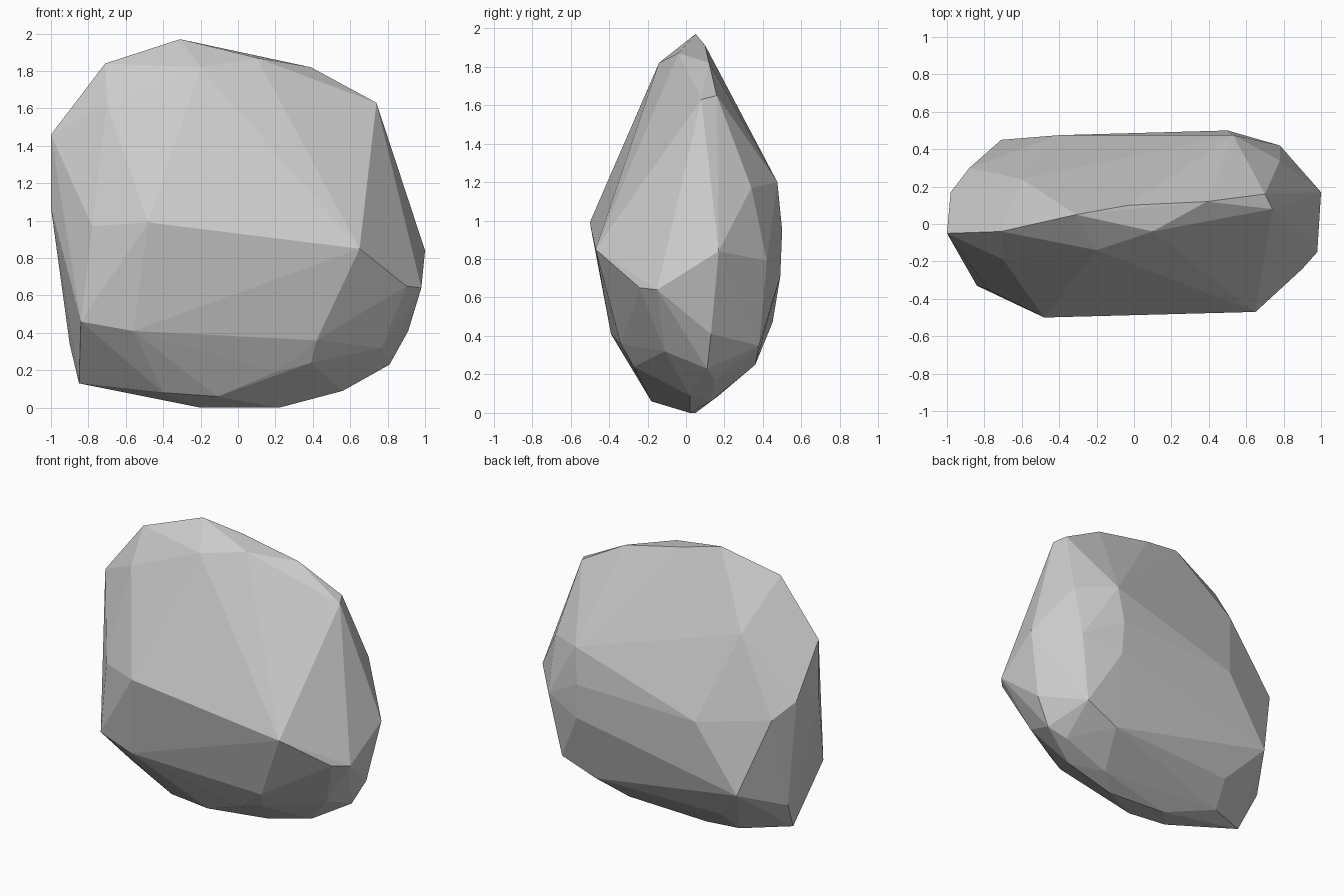
import bpy, bmesh

# Key corners of the faceted boulder, grouped by height
crown = [(-.31, .05, 1.97), (-.71, -.04, 1.84), (-.03, .10, 1.91), (.39, .12, 1.82),
         (.10, -.04, 1.87), (-.20, -.14, 1.82), (-.70, -.19, 1.62), (.74, .08, 1.63),
         (.70, .16, 1.65), (-.60, .24, 1.50), (-1, -.05, 1.46)]
belly = [(.53, .475, 1.20), (.78, .34, 1.17), (-.98, .17, 1.10), (-1, -.05, 1.07),
         (-.48, -.50, .99), (-.78, -.35, .97), (-.88, .30, .99), (-.40, .475, .92),
         (.50, .50, .95), (.65, -.47, .85), (1, .17, .84), (.78, .42, .79),
         (.51, .49, .71), (.90, -.24, .65), (.98, -.15, .64)]
base = [(-.71, .45, .47), (-.84, -.33, .46), (-.56, -.39, .41), (.91, .13, .41),
        (.42, -.34, .36), (.77, -.11, .32), (.70, .38, .35), (-.90, .15, .34),
        (.45, .36, .25), (.39, -.27, .24), (-.49, .32, .235), (.81, .11, .23),
        (.20, -.25, .19), (.69, .15, .17), (-.85, .02, .13), (-.54, .17, .09),
        (.56, .02, .09), (-.40, -.17, .08), (-.11, -.18, .06), (.35, .13, .06),
        (-.20, .05, 0), (.22, .02, 0)]

# Wrap the corners in a flat-shaded convex shell
bm = bmesh.new()
for p in crown + belly + base:
    bm.verts.new(p)
hull = bmesh.ops.convex_hull(bm, input=bm.verts[:])
loose = [v for v in bm.verts if not v.link_faces]
bmesh.ops.delete(bm, geom=loose, context='VERTS')
bmesh.ops.recalc_face_normals(bm, faces=bm.faces[:])

mesh = bpy.data.meshes.new("boulder")
bm.to_mesh(mesh)
bm.free()
boulder = bpy.data.objects.new("boulder", mesh)
bpy.context.collection.objects.link(boulder)
